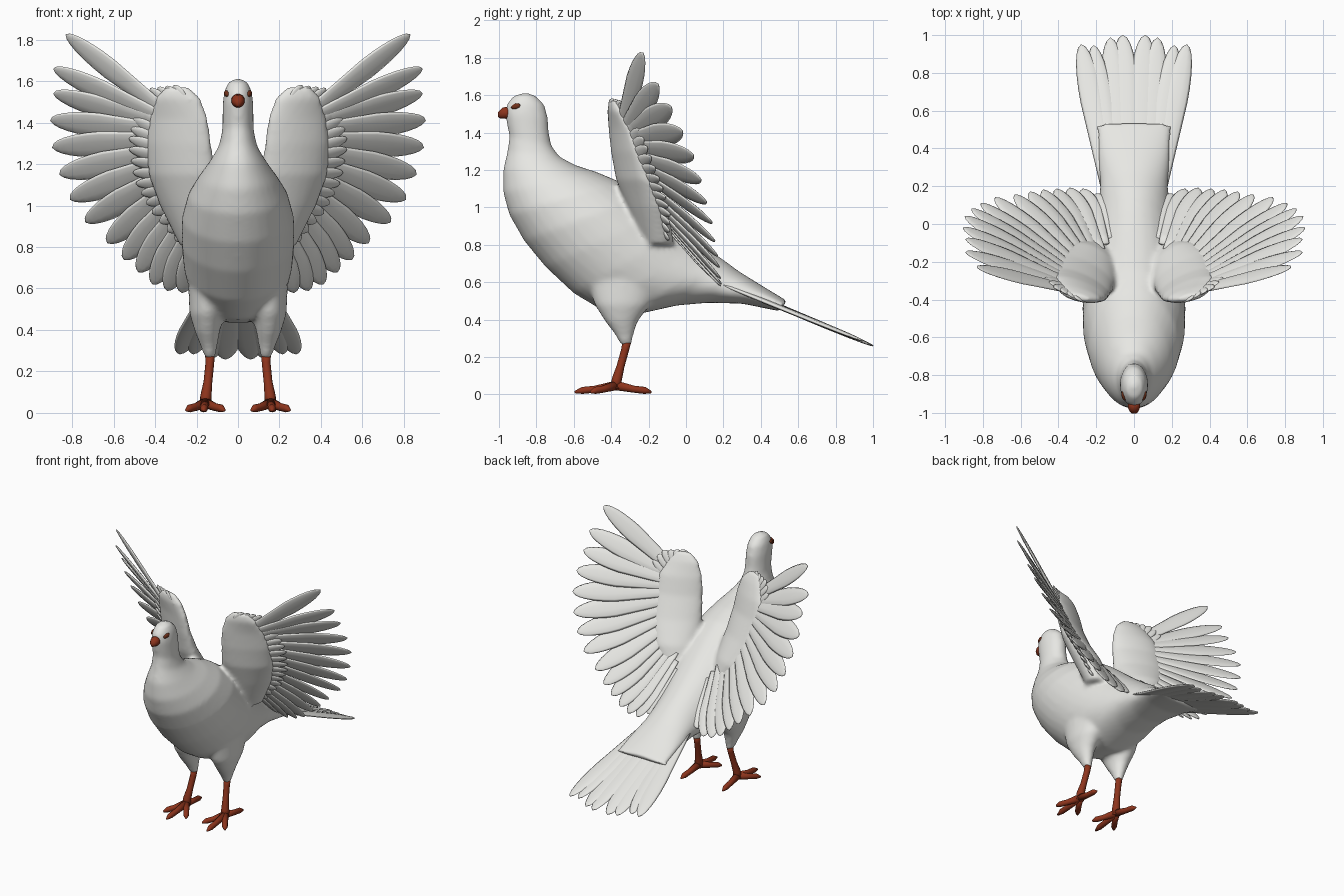
import bpy, bmesh, math
from mathutils import Vector as V

if "Cube" in bpy.data.objects:
    bpy.data.objects.remove(bpy.data.objects["Cube"])


def material(name, rgb):
    m = bpy.data.materials.new(name)
    m.diffuse_color = (*rgb, 1)
    m.use_nodes = True
    m.node_tree.nodes["Principled BSDF"].inputs["Base Color"].default_value = m.diffuse_color
    return m


WHITE = material("feather_white", (0.80, 0.80, 0.77))
RED = material("leg_red", (0.27, 0.035, 0.012))
BROWN = material("eye_brown", (0.16, 0.03, 0.01))


def loft(bm, rings, n=16):
    """Skin closed elliptical rings given as (centre, half axis, half axis)."""
    loops = []
    for c, a, b in rings:
        loops.append([bm.verts.new(c + a * math.cos(2 * math.pi * i / n) + b * math.sin(2 * math.pi * i / n))
                      for i in range(n)])
    for p, q in zip(loops, loops[1:]):
        for i in range(n):
            bm.faces.new((p[i], p[(i + 1) % n], q[(i + 1) % n], q[i]))
    bm.faces.new(loops[0])
    bm.faces.new(loops[-1])


def tube(bm, pts, n=12):
    """Round tube through (x, y, z, radius) points."""
    ps = [V(p[:3]) for p in pts]
    for_dir = [(ps[min(i + 1, len(ps) - 1)] - ps[max(i - 1, 0)]).normalized() for i in range(len(ps))]
    rings = []
    for p, d, raw in zip(ps, for_dir, pts):
        a = d.cross(V((0.9, 0.1, 0.3))).normalized()
        rings.append((p, a * raw[3], d.cross(a) * raw[3]))
    loft(bm, rings, n)


def feather(bm, base, tip, side, half, root=0.5, thick=0.011, bend=0.0):
    """Flat rounded blade; side is the direction of its width."""
    d = (tip - base).normalized()
    side = (side - d * side.dot(d)).normalized()
    nor = d.cross(side)
    rings = []
    for t in (0, .15, .3, .45, .6, .7, .8, .88, .94, .98, 1):
        w = half * (root + (1 - root) * min(1, t / .6))
        k = 1.0
        if t > .6:
            k = max(.04, math.sqrt(max(0, 1 - ((t - .6) / .4) ** 2)))
        rings.append((base.lerp(tip, t) + nor * bend * math.sin(math.pi * t),
                      side * w * k, nor * thick * (.25 + .75 * k)))
    loft(bm, rings, 10)


def along(pts, t):
    f = t * (len(pts) - 1)
    i = min(int(f), len(pts) - 2)
    return V(pts[i]).lerp(V(pts[i + 1]), f - i)


def finish(bm, name, mat, mirror=False):
    bmesh.ops.recalc_face_normals(bm, faces=bm.faces)
    for f in bm.faces:
        f.smooth = True
    me = bpy.data.meshes.new(name)
    bm.to_mesh(me)
    bm.free()
    me.materials.append(mat)
    ob = bpy.data.objects.new(name, me)
    bpy.context.collection.objects.link(ob)
    if mirror:
        ob.modifiers.new("mirror", 'MIRROR').use_mirror_merge = False
    return ob


# Body: (front y, front z, back y, back z, half width) from crown to rump
BODY = [(-.875, 1.612, -.845, 1.612, .012), (-.925, 1.595, -.80, 1.595, .047),
        (-.96, 1.55, -.757, 1.55, .067), (-.968, 1.5, -.738, 1.48, .074),
        (-.955, 1.43, -.733, 1.40, .075), (-.945, 1.38, -.72, 1.33, .077),
        (-.955, 1.3, -.675, 1.27, .093), (-.978, 1.2, -.59, 1.225, .137),
        (-.978, 1.08, -.48, 1.19, .19), (-.945, .96, -.36, 1.14, .24),
        (-.865, .82, -.24, 1.06, .27), (-.75, .68, -.13, .97, .273),
        (-.60, .54, -.02, .88, .262), (-.45, .45, .07, .81, .24),
        (-.25, .43, .14, .76, .215), (-.05, .475, .2, .72, .19),
        (.12, .49, .28, .66, .18), (.3, .485, .40, .585, .19), (.5, .445, .54, .50, .2)]
bm = bmesh.new()
rings = []
for fy, fz, ky, kz, w in BODY:
    f, k = V((0, fy, fz)), V((0, ky, kz))
    rings.append(((f + k) / 2, (k - f) / 2, V((w, 0, 0))))
loft(bm, rings, 32)

# Wing arms and thighs, blended into the body
ARM = [(1.575, .24, -.40, .35, -.38, .015), (1.52, .18, -.405, .40, -.35, .035),
       (1.42, .145, -.40, .43, -.29, .045), (1.3, .13, -.385, .44, -.25, .055),
       (1.15, .11, -.35, .43, -.19, .075), (1.0, .1, -.28, .37, -.13, .09),
       (.8, .08, -.2, .27, -.1, .08)]
for s in (1, -1):
    rings = []
    for z, ix, iy, ox, oy, t in ARM:
        i, o = V((s * ix, iy, z)), V((s * ox, oy, z))
        h = (o - i) / 2
        rings.append(((i + o) / 2, h, V((-h.y, h.x, 0)).normalized() * t))
    loft(bm, rings, 24)
    rings = []
    for y, z, rx, ry, x in ((-.33, .62, .1, .2, .14), (-.34, .48, .085, .15, .15), (-.345, .39, .06, .088, .148),
                            (-.33, .32, .04, .05, .14), (-.32, .265, .026, .03, .135)):
        rings.append((V((s * x, y, z)), V((rx, 0, 0)), V((0, ry, 0))))
    loft(bm, rings, 20)
body = finish(bm, "body", WHITE)
rm = body.modifiers.new("blend", 'REMESH')
rm.mode = 'VOXEL'
rm.voxel_size = .014
rm.use_smooth_shade = True
sm = body.modifiers.new("soften", 'SMOOTH')
sm.factor = .5
sm.iterations = 9

# Flight feathers fanned from wrist to elbow
TIPS = [(.83, -.23, 1.825), (.89, -.15, 1.66), (.89, -.08, 1.54), (.905, -.02, 1.41), (.895, .04, 1.28),
        (.86, .08, 1.15), (.81, .11, 1.03), (.735, .14, .92), (.63, .155, .82), (.55, .17, .74),
        (.48, .18, .68), (.41, .185, .62), (.34, .19, .59), (.27, .185, .58), (.2, .16, .61)]
ROOTS = [(.30, -.355, 1.41), (.29, -.32, 1.34), (.26, -.26, 1.2), (.22, -.18, 1.03), (.14, -.08, .87)]


def fan(bm, tips, roots, half, twist, **kw):
    n = len(tips)
    for i, tip in enumerate(tips):
        base = along(roots, i / (n - 1))
        side = (tips[min(i + 1, n - 1)] - tips[max(i - 1, 0)]).normalized()
        nor = (tip - base).normalized().cross(side)
        feather(bm, base, tip, side + nor * twist, half(i / (n - 1)), **kw)


bm = bmesh.new()
fan(bm, [V(t) for t in TIPS], ROOTS, lambda t: .062 + .016 * min(1, 4 * t) - .018 * t, .18, root=.55)
finish(bm, "flight_feathers", WHITE, True)

# Covert feathers under the wing
CTIPS = [(.31, -.39, 1.58), (.43, -.33, 1.565), (.50, -.26, 1.45), (.53, -.2, 1.3),
         (.50, -.13, 1.12), (.42, -.085, .97), (.30, -.09, .83)]
CROOTS = [(.24, -.39, 1.45), (.22, -.34, 1.2), (.18, -.22, .95)]
bm = bmesh.new()
fan(bm, [along(CTIPS, i / 19) for i in range(20)], CROOTS, lambda t: .04, .2, root=.6, thick=.012)
finish(bm, "covert_feathers", WHITE, True)

# Tail fan
bm = bmesh.new()
for x, y, z, bx, h in ((.06, 1.0, .26, .03, .075), (.125, .985, .265, .07, .07),
                       (.215, .945, .285, .1, .062), (.28, .95, .285, .125, .065)):
    feather(bm, V((bx, .2, .60 - .1 * bx)), V((x, y, z)), V((1, 0, -.06)), h, root=.8, thick=.013)
finish(bm, "tail_feathers", WHITE, True)

# Legs and toes
bm = bmesh.new()
tube(bm, [(.135, -.315, .29, .024), (.136, -.325, .24, .021), (.145, -.35, .15, .021),
          (.155, -.37, .08, .027), (.158, -.375, .03, .028)])
for x, y in ((.065, -.51), (.165, -.595), (.25, -.51), (.17, -.185)):
    c, e = V((.158, -.375, .048)), V((x, y, .012))
    m = c.lerp(e, .5)
    q = c.lerp(e, .82)
    tube(bm, [(*c, .026), (m.x, m.y, .028, .019), (q.x, q.y, .021, .019), (*e, .006)])
finish(bm, "legs", RED, True)

# Beak
bm = bmesh.new()
tube(bm, [(0, -.94, 1.508, .034), (0, -.972, 1.503, .032), (0, -.99, 1.492, .023), (0, -1.0, 1.48, .006)])
finish(bm, "beak", RED)

# Eyes
bm = bmesh.new()
bmesh.ops.create_uvsphere(bm, u_segments=16, v_segments=10, radius=1)
for v in bm.verts:
    x, y, z = v.co
    v.co = (.055 + .011 * x + .006 * y, -.91 + .025 * y, 1.54 + .015 * z + .005 * y)
finish(bm, "eyes", BROWN, True)
